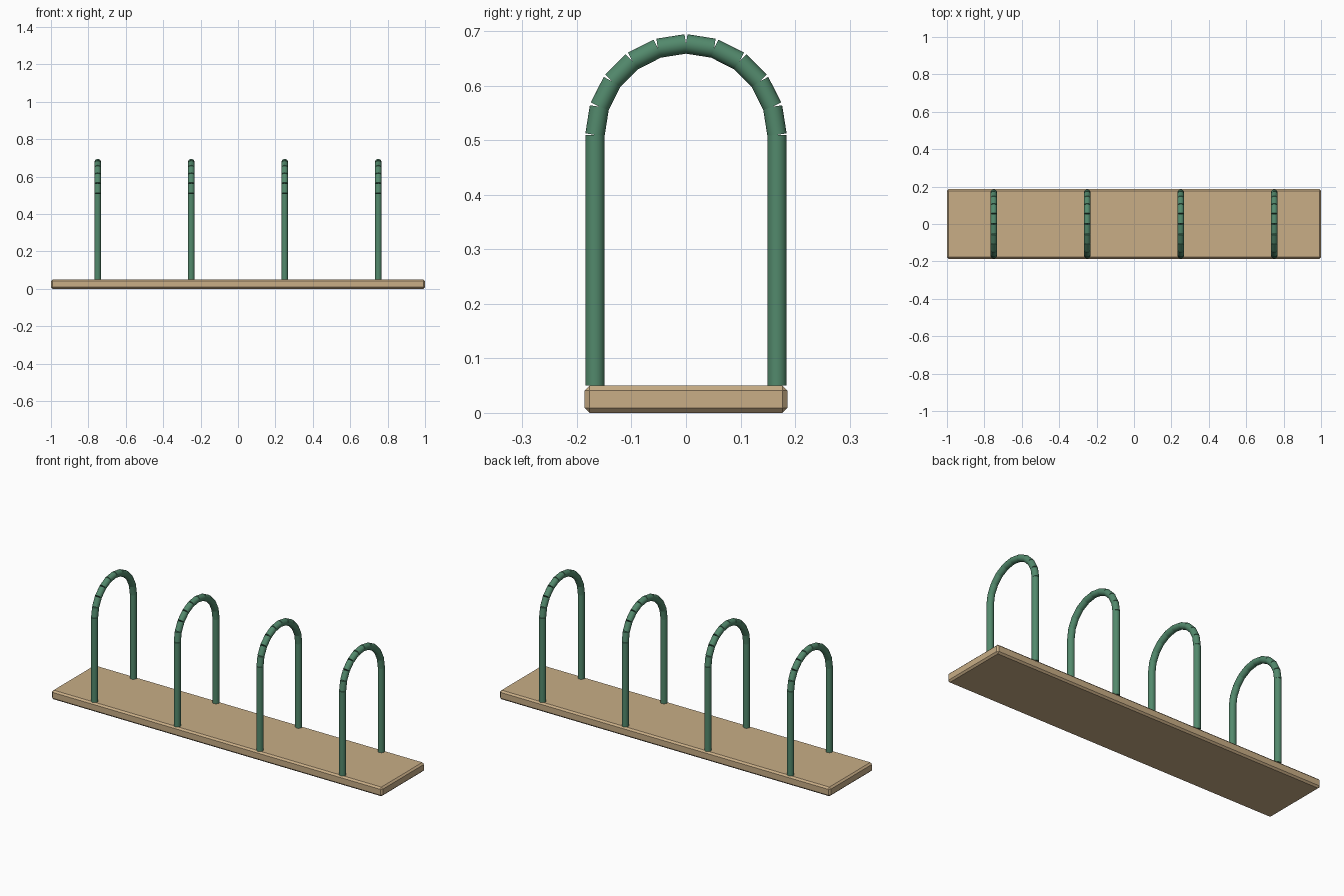
import bpy, bmesh, math
from mathutils import Vector, Matrix

if "Cube" in bpy.data.objects:
    bpy.data.objects.remove(bpy.data.objects["Cube"])

TUBE_R = 0.0178      # tube radius
ARCH_R = 0.167       # centreline radius of the bend
BASE_TOP = 0.05
SPRING_Z = 0.51      # height where the bend starts
BEND_PARTS = 10


def material(name, rgb):
    m = bpy.data.materials.new(name)
    m.diffuse_color = (*rgb, 1)
    m.use_nodes = True
    m.node_tree.nodes["Principled BSDF"].inputs["Base Color"].default_value = m.diffuse_color
    return m


tan = material("tan_board", (0.58, 0.42, 0.24))
green = material("green_tube", (0.085, 0.25, 0.15))


def finish(bm, name, mat):
    me = bpy.data.meshes.new(name)
    bm.to_mesh(me)
    bm.free()
    me.materials.append(mat)
    ob = bpy.data.objects.new(name, me)
    bpy.context.collection.objects.link(ob)
    return ob


def add_tube(bm, a, b):
    """Capped straight cylinder from a to b, smooth sides and flat ends."""
    d = b - a
    rot = d.to_track_quat('Z', 'Y').to_matrix().to_4x4()
    res = bmesh.ops.create_cone(
        bm, cap_ends=True, segments=16, radius1=TUBE_R, radius2=TUBE_R,
        depth=d.length, matrix=Matrix.Translation((a + b) / 2) @ rot)
    for f in {f for v in res["verts"] for f in v.link_faces}:
        f.smooth = len(f.verts) == 4
        if not f.smooth:
            for e in f.edges:
                e.smooth = False


# Base board with chamfered edges
bm = bmesh.new()
bmesh.ops.create_cube(bm, size=1, matrix=Matrix.Translation((0, 0, BASE_TOP / 2))
                      @ Matrix.Diagonal((2, 0.372, BASE_TOP, 1)))
bmesh.ops.bevel(bm, geom=bm.edges[:], offset=0.009, segments=1, affect='EDGES')
finish(bm, "base_board", tan)

# Four hoops: two legs and a bend made of short straight pieces
for i, x in enumerate((-0.75, -0.25, 0.25, 0.75), 1):
    bm = bmesh.new()
    for s in (-1, 1):
        add_tube(bm, Vector((x, s * ARCH_R, BASE_TOP)), Vector((x, s * ARCH_R, SPRING_Z)))
    pts = [Vector((x, ARCH_R * math.cos(t), SPRING_Z + ARCH_R * math.sin(t)))
           for t in (math.pi * k / BEND_PARTS for k in range(BEND_PARTS + 1))]
    for a, b in zip(pts, pts[1:]):
        add_tube(bm, a, b)
    finish(bm, f"hoop_{i}", green)
